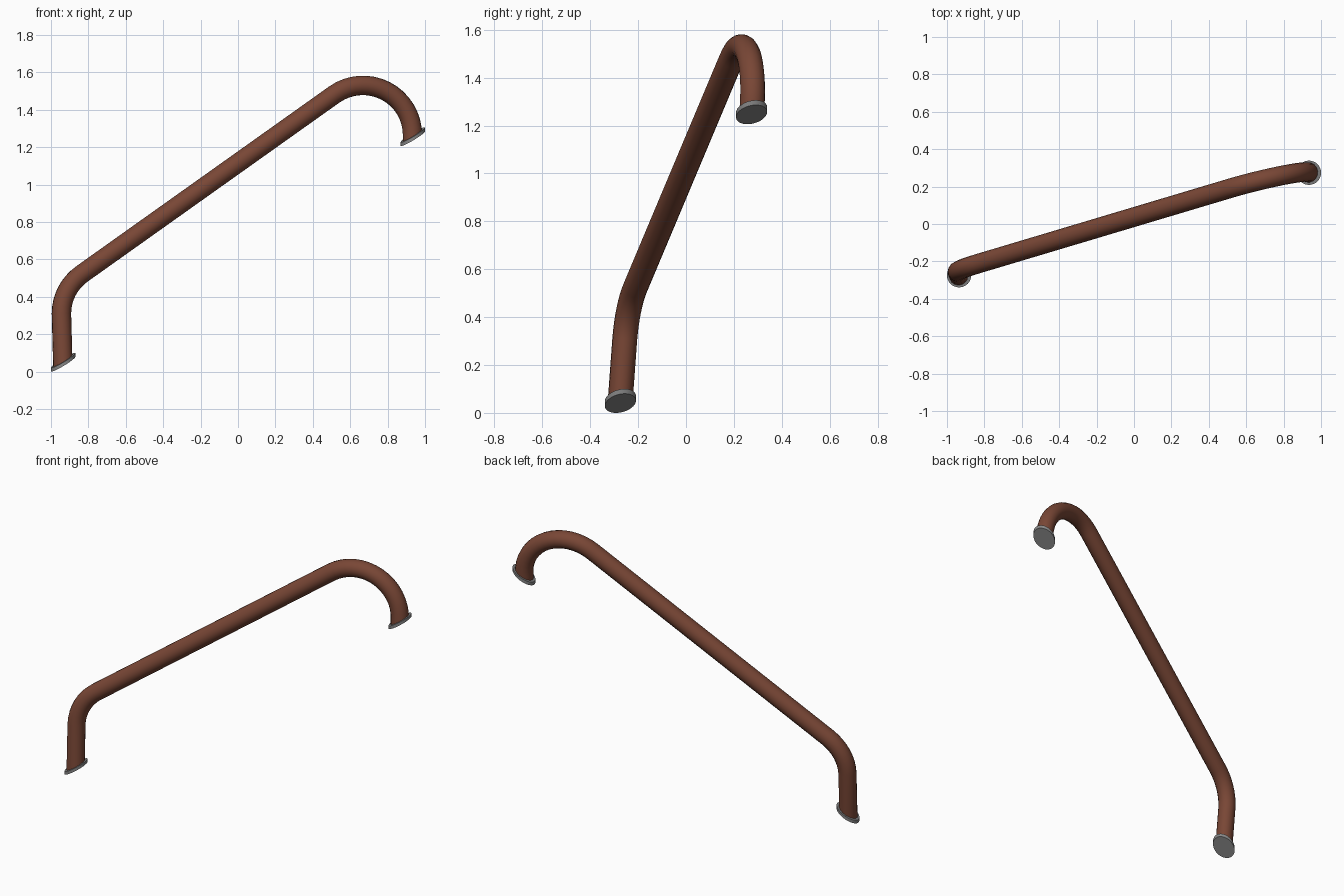
import bpy, bmesh, math
from mathutils import Vector

if "Cube" in bpy.data.objects:
    bpy.data.objects.remove(bpy.data.objects["Cube"])


def material(name, rgb):
    m = bpy.data.materials.new(name)
    m.diffuse_color = (*rgb, 1)
    m.use_nodes = True
    m.node_tree.nodes["Principled BSDF"].inputs["Base Color"].default_value = m.diffuse_color
    return m


brown = material("rail brown", (0.19, 0.062, 0.036))
grey = material("flange grey", (0.24, 0.24, 0.24))

# flange centres; both flanges lie on one sloping plane
LOW = Vector((-0.935, -0.274, 0.05))
HIGH = Vector((0.935, 0.274, 1.256))
run = Vector((HIGH.x - LOW.x, HIGH.y - LOW.y))
grad = run * ((HIGH.z - LOW.z) / run.length_squared)


def on_plane(x, z):
    # the rail bends within one leaning plane
    return Vector((x, 0.242 * x + 0.08 * z - 0.052, z))


def arc(cx, cz, r, a0, a1, n):
    return [(cx + r * math.cos(math.radians(a0 + (a1 - a0) * i / n)),
             cz + r * math.sin(math.radians(a0 + (a1 - a0) * i / n)))
            for i in range(n + 1)]


# handrail: lower leg, bend, long slope, hooked upper end
path = [(-0.934, -0.06)]
path += arc(-0.684, 0.31, 0.26, 180, 125.3, 8)
path += arc(0.668, 1.265, 0.265, 125.3, 0, 16)
path += [(0.936, 1.14)]
curve = bpy.data.curves.new("handrail", 'CURVE')
curve.dimensions = '3D'
curve.bevel_depth = 0.052
curve.bevel_resolution = 6
spline = curve.splines.new('POLY')
spline.points.add(len(path) - 1)
for p, (x, z) in zip(spline.points, path):
    p.co = (*on_plane(x, z), 1)
rail = bpy.data.objects.new("handrail", curve)
bpy.context.collection.objects.link(rail)
bpy.context.view_layer.objects.active = rail
rail.select_set(True)
bpy.ops.object.convert(target='MESH')
rail = bpy.context.object

# trim both ends along the sloping plane
bm = bmesh.new()
bm.from_mesh(rail.data)
bmesh.ops.bisect_plane(bm, geom=bm.verts[:] + bm.edges[:] + bm.faces[:],
                       plane_co=LOW, plane_no=(-grad.x, -grad.y, 1),
                       clear_inner=True)
for f in bm.faces:
    f.smooth = True
bm.to_mesh(rail.data)
bm.free()
rail.data.materials.clear()
rail.data.materials.append(brown)


# end flanges: upright discs sheared to the slope
def flange(name, centre):
    bm = bmesh.new()
    bmesh.ops.create_cone(bm, cap_ends=True, segments=32, radius1=0.065,
                          radius2=0.065, depth=0.02)
    for v in bm.verts:
        v.co.z += grad.x * v.co.x + grad.y * v.co.y
    for f in bm.faces:
        f.smooth = len(f.verts) == 4
    for e in bm.edges:
        e.smooth = all(len(f.verts) == 4 for f in e.link_faces)
    me = bpy.data.meshes.new(name)
    bm.to_mesh(me)
    bm.free()
    me.materials.append(grey)
    ob = bpy.data.objects.new(name, me)
    ob.location = centre
    bpy.context.collection.objects.link(ob)


flange("lower_flange", LOW)
flange("upper_flange", HIGH)
